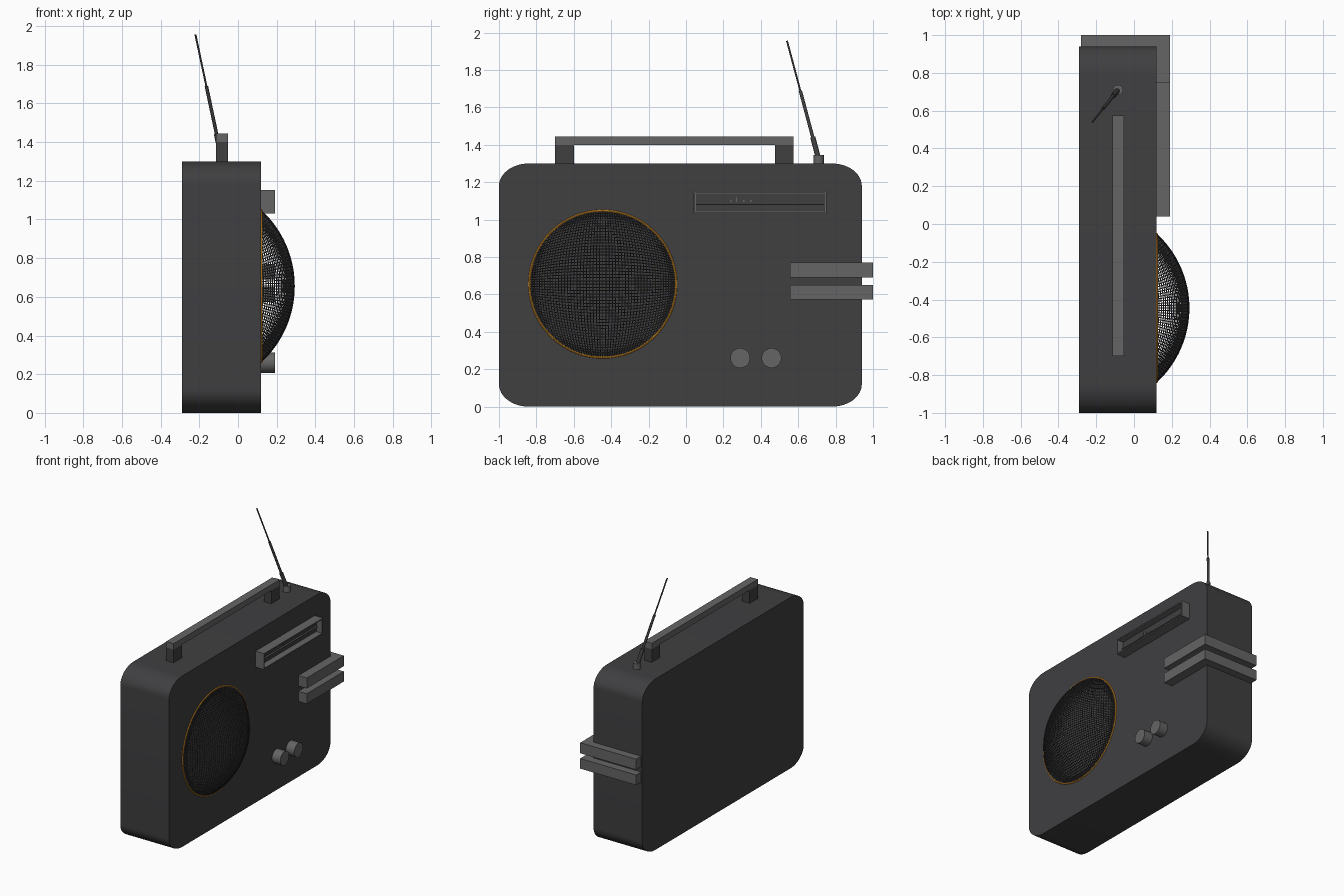
import bpy, bmesh, math
from mathutils import Vector

if "Cube" in bpy.data.objects:
    bpy.data.objects.remove(bpy.data.objects["Cube"])


def material(name, r, g, b):
    m = bpy.data.materials.new(name)
    m.diffuse_color = (r, g, b, 1)
    m.use_nodes = True
    m.node_tree.nodes["Principled BSDF"].inputs["Base Color"].default_value = m.diffuse_color
    return m


DARK = material("dark_plastic", 0.05, 0.05, 0.053)
GREY = material("grey_plastic", 0.13, 0.13, 0.13)
ORANGE = material("orange_trim", 0.75, 0.3, 0.02)


def make_object(name, bm, mat, smooth=False):
    bmesh.ops.recalc_face_normals(bm, faces=bm.faces)
    me = bpy.data.meshes.new(name)
    bm.to_mesh(me)
    bm.free()
    ob = bpy.data.objects.new(name, me)
    bpy.context.collection.objects.link(ob)
    me.materials.append(mat)
    if smooth:
        bpy.ops.object.select_all(action='DESELECT')
        ob.select_set(True)
        bpy.context.view_layer.objects.active = ob
        bpy.ops.object.shade_smooth_by_angle(angle=math.radians(35))
    return ob


def extrude(name, pts, vec, mat, smooth=False):
    bm = bmesh.new()
    f = bm.faces.new([bm.verts.new(p) for p in pts])
    r = bmesh.ops.extrude_face_region(bm, geom=[f], use_keep_orig=True)
    bmesh.ops.translate(bm, vec=vec,
                        verts=[v for v in r['geom'] if isinstance(v, bmesh.types.BMVert)])
    return make_object(name, bm, mat, smooth)


def box(name, x, y, z, mat):
    pts = [(x[0], y[0], z[0]), (x[1], y[0], z[0]), (x[1], y[1], z[0]), (x[0], y[1], z[0])]
    return extrude(name, pts, (0, 0, z[1] - z[0]), mat)


def rod(name, a, b, r1, r2, mat, segments=24):
    a, b = Vector(a), Vector(b)
    bm = bmesh.new()
    bmesh.ops.create_cone(bm, cap_ends=True, segments=segments,
                          radius1=r1, radius2=r2, depth=(b - a).length)
    bm.transform((b - a).to_track_quat('Z', 'Y').to_matrix().to_4x4())
    bmesh.ops.translate(bm, vec=(a + b) / 2, verts=bm.verts)
    return make_object(name, bm, mat, True)


FRONT, BACK = 0.12, -0.29   # speaker face and rear face
OUT = 0.19                  # how far trim stands out

# Body: rounded side profile pushed through the depth
profile = []
for i, (cy, cz) in enumerate([(0.78, 1.18), (-0.84, 1.18), (-0.84, 0.12), (0.78, 0.12)]):
    for k in range(13):
        t = math.radians(90 * i + 7.5 * k)
        profile.append((BACK, cy + 0.16 * math.cos(t), cz + 0.12 * math.sin(t)))
extrude("body", profile, (FRONT - BACK, 0, 0), DARK, True)

# Carry handle
hx = (-0.115, -0.052)
box("handle_bar", hx, (-0.70, 0.575), (1.40, 1.445), GREY)
for name, y0 in (("left", -0.70), ("right", 0.475)):
    box("handle_post_" + name, hx, (y0, y0 + 0.10), (1.295, 1.40), DARK)

# Telescopic antenna
foot, tip = Vector((-0.085, 0.71, 1.32)), Vector((-0.22, 0.54, 1.955))
rod("antenna_socket", (-0.085, 0.71, 1.295), (-0.085, 0.71, 1.345), 0.027, 0.027, GREY)
for i, (t0, t1, r) in enumerate([(0, 0.19, 0.014), (0.19, 0.58, 0.009), (0.58, 1, 0.005)]):
    rod(f"antenna_section_{i + 1}", foot.lerp(tip, t0), foot.lerp(tip, t1), r, r, DARK, 16)

# Domed speaker grille: grid wrapped on a sphere, trimmed and turned to wire
cy, cz, R = -0.445, 0.655, 0.532
cx = 0.29 - R
bm = bmesh.new()
bmesh.ops.create_grid(bm, x_segments=52, y_segments=52, size=math.radians(49))
for v in bm.verts:
    d = Vector((1, math.tan(v.co.x), math.tan(v.co.y))).normalized()
    v.co = Vector((cx, cy, cz)) + d * R
bmesh.ops.bisect_plane(bm, geom=bm.verts[:] + bm.edges[:] + bm.faces[:],
                       plane_co=(FRONT, 0, 0), plane_no=(1, 0, 0), clear_inner=True)
grille = make_object("speaker_grille", bm, DARK)
wire = grille.modifiers.new("wire", 'WIREFRAME')
wire.thickness = 0.007
wire.use_even_offset = False

# Orange ring round the grille
bpy.ops.mesh.primitive_torus_add(location=(FRONT, cy, cz), rotation=(0, math.pi / 2, 0),
                                 major_radius=0.392, minor_radius=0.006,
                                 major_segments=96, minor_segments=8)
ring = bpy.context.object
ring.name = "speaker_ring"
ring.data.materials.append(ORANGE)
bpy.ops.object.shade_smooth_by_angle()

# Tuner window: frame with a recessed panel
bm = bmesh.new()
fr = bm.faces.new([bm.verts.new((OUT, y, z)) for y, z in
                   ((0.04, 1.03), (0.75, 1.03), (0.75, 1.152), (0.04, 1.152))])
r = bmesh.ops.extrude_face_region(bm, geom=[fr], use_keep_orig=True)
bmesh.ops.translate(bm, vec=(FRONT - OUT, 0, 0),
                    verts=[v for v in r['geom'] if isinstance(v, bmesh.types.BMVert)])
bmesh.ops.recalc_face_normals(bm, faces=bm.faces)
bmesh.ops.inset_region(bm, faces=[fr], thickness=0.013)
r = bmesh.ops.extrude_face_region(bm, geom=[fr])
bmesh.ops.delete(bm, geom=[fr], context='FACES_ONLY') if fr.is_valid else None
bmesh.ops.translate(bm, vec=(-0.05, 0, 0),
                    verts=[v for v in r['geom'] if isinstance(v, bmesh.types.BMVert)])
make_object("tuner_frame", bm, GREY)
box("tuner_panel", (0.138, 0.143), (0.053, 0.737), (1.043, 1.139), DARK)
box("tuner_rail", (0.14, 0.155), (0.053, 0.737), (1.078, 1.084), GREY)
for i, y in enumerate((0.24, 0.27, 0.31, 0.345)):
    box(f"tuner_tick_{i + 1}", (0.14, 0.147), (y - 0.004, y + 0.004),
        (1.095, 1.12 if i == 1 else 1.105), GREY)

# Two corner bands, L-shaped in plan
for name, z0, z1 in (("lower", 0.573, 0.65), ("upper", 0.69, 0.77)):
    plan = [(OUT, 0.555), (OUT, 1.0), (-0.28, 1.0), (-0.28, 0.94), (FRONT, 0.94), (FRONT, 0.555)]
    extrude("corner_band_" + name, [(x, y, z0) for x, y in plan], (0, 0, z1 - z0), GREY)

# Control knobs
for name, y in (("left", 0.29), ("right", 0.457)):
    rod("knob_" + name, (FRONT - 0.005, y, 0.26), (OUT, y, 0.26), 0.053, 0.053, GREY, 32)
